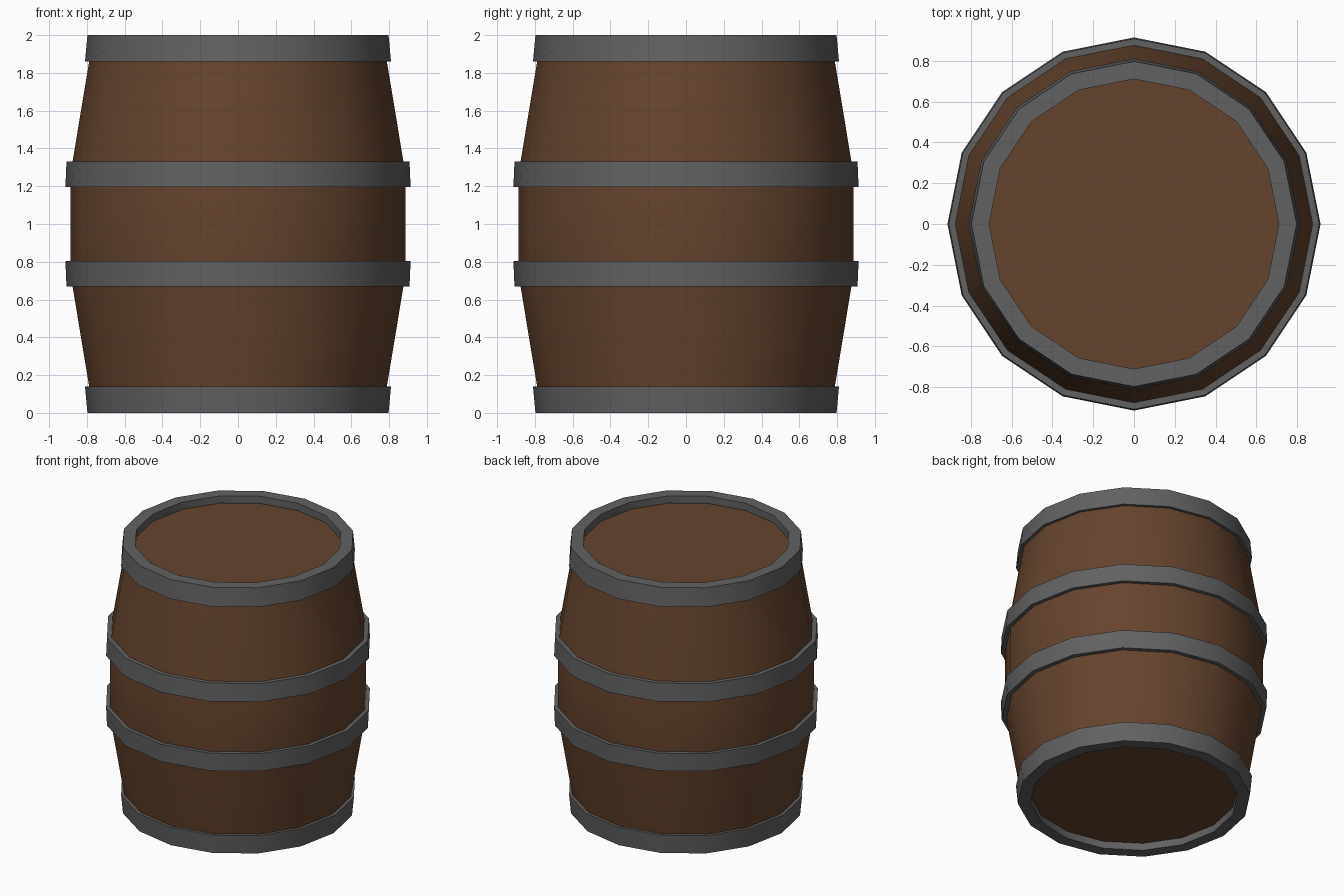
import bpy, bmesh, math

if "Cube" in bpy.data.objects:
    bpy.data.objects.remove(bpy.data.objects["Cube"])

SIDES = 16


def material(name, color):
    m = bpy.data.materials.new(name)
    m.diffuse_color = color
    m.use_nodes = True
    m.node_tree.nodes["Principled BSDF"].inputs["Base Color"].default_value = m.diffuse_color
    return m


wood = material("wood", (0.13, 0.057, 0.026, 1))
iron = material("iron", (0.12, 0.12, 0.12, 1))


def lathe(name, profile, mat, closed):
    """Spin an (r, z) profile round the z axis; a closed profile makes a ring."""
    bm = bmesh.new()
    verts = [bm.verts.new((r, 0, z)) for r, z in profile]
    edges = [bm.edges.new(pair) for pair in zip(verts, verts[1:])]
    if closed:
        edges.append(bm.edges.new((verts[-1], verts[0])))
    bmesh.ops.spin(bm, geom=verts + edges, cent=(0, 0, 0), axis=(0, 0, 1),
                   angle=2 * math.pi, steps=SIDES, use_duplicate=False)
    bmesh.ops.remove_doubles(bm, verts=bm.verts, dist=1e-4)
    if not closed:
        # flat heads at the open ends
        bmesh.ops.holes_fill(bm, edges=[e for e in bm.edges if e.is_boundary], sides=0)
    bmesh.ops.recalc_face_normals(bm, faces=bm.faces)
    mesh = bpy.data.meshes.new(name)
    bm.to_mesh(mesh)
    bm.free()
    mesh.materials.append(mat)
    ob = bpy.data.objects.new(name, mesh)
    bpy.context.collection.objects.link(ob)
    bpy.ops.object.select_all(action='DESELECT')
    ob.select_set(True)
    bpy.context.view_layer.objects.active = ob
    bpy.ops.object.shade_smooth_by_angle(angle=math.radians(30))
    return ob


def flip(profile):
    """Mirror a profile about mid height."""
    return [(r, 2 - z) for r, z in reversed(profile)]


# Staves with recessed heads
lower = [(0.774, 0.06), (0.788, 0.14), (0.876, 0.67), (0.886, 0.74)]
lathe("barrel_body", lower + flip(lower), wood, False)

# End hoops with a rim folded over the stave ends
end = [(0.71, 0.055), (0.71, 0), (0.797, 0), (0.81, 0.14), (0.785, 0.14), (0.77, 0.065)]
lathe("bottom_hoop", end, iron, True)
lathe("top_hoop", flip(end), iron, True)

# Belly hoops
belly = [(0.87, 0.67), (0.908, 0.67), (0.914, 0.805), (0.88, 0.805)]
lathe("lower_belly_hoop", belly, iron, True)
lathe("upper_belly_hoop", flip(belly), iron, True)
